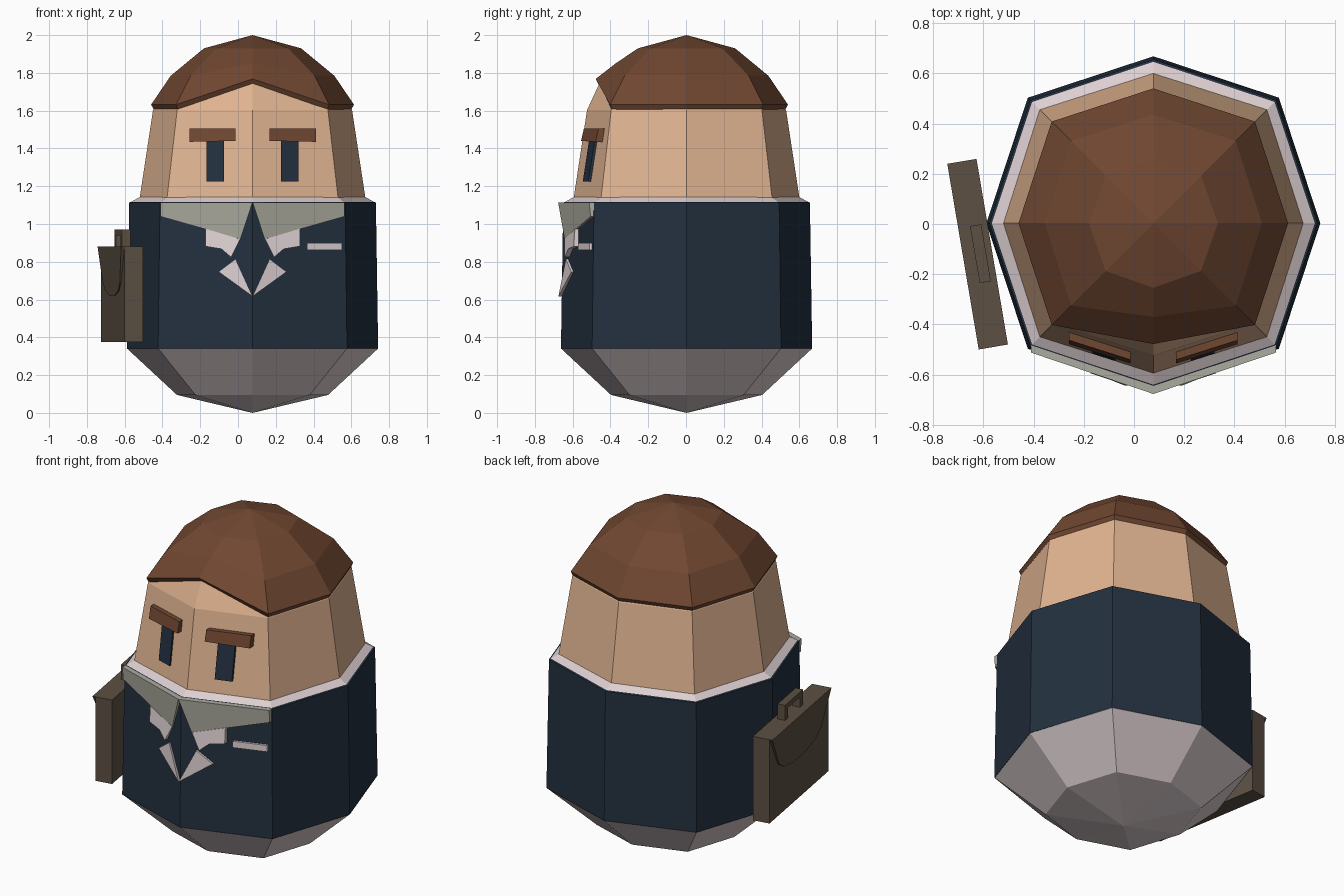
import bpy, bmesh, math
from mathutils import Matrix, Vector

if "Cube" in bpy.data.objects:
    bpy.data.objects.remove(bpy.data.objects["Cube"])

CX, CY = 0.077, 0.003   # axis of the figure


def material(name, rgb):
    lin = [(c / 255 / 12.92) if c < 11 else ((c / 255 + 0.055) / 1.055) ** 2.4 for c in rgb]
    m = bpy.data.materials.new(name)
    m.diffuse_color = (*lin, 1)
    m.use_nodes = True
    m.node_tree.nodes["Principled BSDF"].inputs["Base Color"].default_value = m.diffuse_color
    return m


SKIN = material("skin", (225, 180, 145))
HAIR = material("brown hair", (112, 71, 49))
NAVY = material("navy cloth", (35, 48, 63))
WHITE = material("pale cloth", (221, 207, 209))
COLLAR = material("grey collar", (172, 171, 159))
LEATHER = material("dark leather", (92, 80, 67))


def add(name, bm, mat):
    me = bpy.data.meshes.new(name)
    bm.to_mesh(me)
    bm.free()
    me.materials.append(mat)
    ob = bpy.data.objects.new(name, me)
    bpy.context.collection.objects.link(ob)
    return ob


def eight_sided(name, rings, mat):
    """Rings from bottom to top: (z, straight radius, diagonal offset[, front y, front z])."""
    bm = bmesh.new()
    loops = []
    for z, r, d, *front in rings:
        loop = []
        for i in range(8):
            a = i * math.pi / 4
            k = r if i % 2 == 0 else d * math.sqrt(2)
            p = Vector((CX + k * math.cos(a), CY + k * math.sin(a), z))
            if i == 6 and front:
                p.y, p.z = front
            loop.append(bm.verts.new(p))
        loops.append(loop)
    for lo, hi in zip(loops, loops[1:]):
        for i in range(8):
            j = (i + 1) % 8
            bm.faces.new((lo[i], lo[j], hi[j], hi[i]))
    bmesh.ops.remove_doubles(bm, verts=bm.verts, dist=0.0005)
    return add(name, bm, mat)


def prism(name, front, back, mat, matrix=None):
    """Solid between two matching outlines."""
    bm = bmesh.new()
    f = [bm.verts.new(p) for p in front]
    b = [bm.verts.new(p) for p in back]
    bm.faces.new(f)
    bm.faces.new(b[::-1])
    for i in range(len(f)):
        j = (i + 1) % len(f)
        bm.faces.new((f[i], b[i], b[j], f[j]))
    bmesh.ops.recalc_face_normals(bm, faces=bm.faces)
    if matrix:
        bmesh.ops.transform(bm, matrix=matrix, verts=bm.verts)
    return add(name, bm, mat)


def suit_y(d, z):
    return CY - (0.665 - 0.013 * (z - 0.34) / 0.775) + 0.334 * d


def head_y(d, z):
    return CY - (0.598 - 0.071 * (z - 1.14) / 0.465) + 0.317 * d


def plate(name, pts, surf, mat, side):
    """Plate lying on a front facet; points are (offset from middle, z, thickness)."""
    front = [(CX + side * d, surf(d, z) - t, z) for d, z, t in pts]
    back = [(CX + side * d, surf(d, z) + 0.004, z) for d, z, t in pts]
    prism(name, front, back, mat)


def block(name, x0, x1, y0, y1, z0, z1, mat, matrix):
    outline = [(x0, y0), (x1, y0), (x1, y1), (x0, y1)]
    prism(name, [(x, y, z0) for x, y in outline], [(x, y, z1) for x, y in outline], mat, matrix)


# body shells
eight_sided("rounded_base", [(0, 0, 0), (0.095, 0.40, 0.302), (0.34, 0.664, 0.499)], WHITE)
eight_sided("jacket", [(0.34, 0.665, 0.50), (1.113, 0.653, 0.49), (1.117, 0.643, 0.483)], NAVY)
eight_sided("shirt_rim", [(1.117, 0.643, 0.483), (1.143, 0.597, 0.45)], WHITE)
eight_sided("head", [(1.135, 0.598, 0.453), (1.603, 0.527, 0.399),
                     (1.64, 0.50, 0.385, -0.457, 1.748)], SKIN)
eight_sided("hair", [(1.605, 0.522, 0.396, -0.458, 1.743), (1.632, 0.537, 0.405, -0.478, 1.768),
                     (1.785, 0.433, 0.328, -0.37, 1.852), (1.93, 0.257, 0.19), (2.0, 0, 0)], HAIR)

# face and jacket details, mirrored
for side, tag in ((-1, "left"), (1, "right")):
    plate("eye_" + tag, [(0.15, 1.225, 0.012), (0.243, 1.225, 0.012),
                         (0.243, 1.45, 0.012), (0.15, 1.45, 0.012)], head_y, NAVY, side)
    plate("eyebrow_" + tag, [(0.09, 1.44, 0.035), (0.335, 1.435, 0.035),
                             (0.335, 1.505, 0.03), (0.09, 1.505, 0.03)], head_y, HAIR, side)
    plate("collar_" + tag, [(0, 1.115, 0.028), (0.064, 0.92, 0.012),
                            (0.488, 1.04, 0.018), (0.488, 1.115, 0.026)], suit_y, COLLAR, side)
    plate("upper_lapel_" + tag, [(0.25, 0.975, 0.02), (0.25, 0.882, 0.025), (0.165, 0.868, 0.025),
                                 (0.114, 0.824, 0.028), (0.066, 0.92, 0.012)], suit_y, WHITE, side)
    plate("lower_lapel_" + tag, [(0, 0.617, 0.018), (0.18, 0.747, 0.012),
                                 (0.09, 0.815, 0.012)], suit_y, WHITE, side)
plate("pocket_square", [(0.288, 0.862, 0.016), (0.473, 0.862, 0.016),
                        (0.473, 0.9, 0.016), (0.288, 0.9, 0.016)], suit_y, WHITE, 1)

# briefcase beside the body, slightly turned
case = Matrix.Translation((-0.622, -0.12, 0)) @ Matrix.Rotation(math.radians(9.6), 4, 'Z')
block("case_body", -0.042, 0.058, -0.375, 0.375, 0.375, 0.88, LEATHER, case)
half = [(0.375, 0.88), (0.27, 0.69), (0.2, 0.645), (0.08, 0.62)]
flap = half + [(-u, z) for u, z in reversed(half)]
prism("case_flap", [(-0.046 - 0.014 * (z - 0.62) / 0.26, u, z) for u, z in flap],
      [(-0.041, u, z) for u, z in flap], LEATHER, case)

# handle: arch profile
arch = [(0.115, 0.88), (0.115, 0.97), (-0.115, 0.97), (-0.115, 0.88),
        (-0.075, 0.88), (-0.075, 0.94), (0.075, 0.94), (0.075, 0.88)]
prism("case_handle", [(-0.012, u, z) for u, z in arch],
      [(0.033, u, z) for u, z in arch], LEATHER, case)
